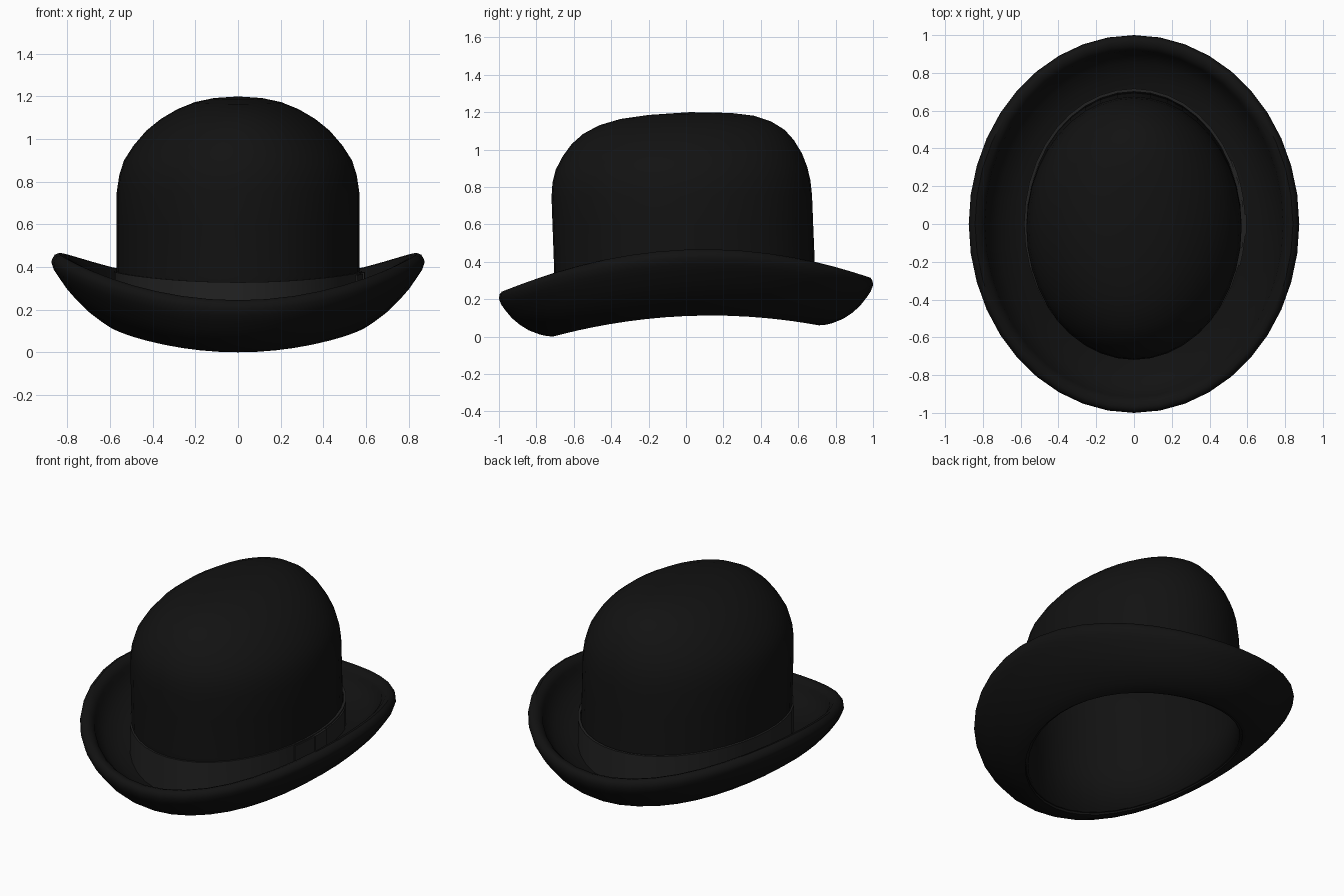
import bpy, bmesh, math
from math import sin, cos, pi

if "Cube" in bpy.data.objects:
    bpy.data.objects.remove(bpy.data.objects["Cube"])

SEG = 40


def material(name, v):
    m = bpy.data.materials.new(name)
    m.diffuse_color = (v, v, v, 1)
    m.use_nodes = True
    m.node_tree.nodes["Principled BSDF"].inputs["Base Color"].default_value = m.diffuse_color
    return m


felt = material("felt", 0.006)
ribbon = material("ribbon", 0.016)


def loft(name, rings, mat, wrap=True, loop=False, apex=None, angle=40):
    """Skin a list of point rings; loop joins the last ring to the first."""
    bm = bmesh.new()
    vs = [[bm.verts.new(p) for p in r] for r in rings]
    n = len(rings[0])
    for k in range(len(vs) if loop else len(vs) - 1):
        a, b = vs[k], vs[(k + 1) % len(vs)]
        for i in range(n if wrap else n - 1):
            j = (i + 1) % n
            bm.faces.new((a[i], a[j], b[j], b[i]))
    if apex:
        tip = bm.verts.new(apex)
        for i in range(n):
            bm.faces.new((vs[-1][i], vs[-1][(i + 1) % n], tip))
    if not wrap:
        for i in (0, n - 1):
            bm.faces.new([r[i] for r in vs])
    bmesh.ops.recalc_face_normals(bm, faces=bm.faces)
    me = bpy.data.meshes.new(name)
    bm.to_mesh(me)
    bm.free()
    ob = bpy.data.objects.new(name, me)
    bpy.context.collection.objects.link(ob)
    me.materials.append(mat)
    bpy.ops.object.select_all(action='DESELECT')
    bpy.context.view_layer.objects.active = ob
    ob.select_set(True)
    bpy.ops.object.shade_smooth_by_angle(angle=math.radians(angle))
    return ob


def base_z(y):
    return 0.11 + 0.042 * y - 0.158 * y * y


def rim_z(y):
    return 0.465 + 0.039 * y - 0.194 * y * y


ANGLES = [2 * pi * i / SEG for i in range(SEG)]

# Brim: curled section (outward, up) swept round the oval, higher at the sides
under = [(0, 0), (.12, .01), (.25, .045), (.45, .135), (.62, .26), (.76, .4),
         (.88, .57), (.96, .7), (1, .83)]
upper = [(.99, .92), (.95, .98), (.89, 1), (.8, .97), (.72, .89), (.7, .8),
         (.5, .6), (.25, .46), (0, .4)]


def brim_point(a, t, s, lower):
    x = (0.57 + 0.305 * t) * cos(a)
    y = (0.71 + 0.29 * t) * sin(a)
    lo, hi = base_z(0.71 * sin(a)), rim_z(0.97 * sin(a))
    if lower:
        s = s ** (1 - 0.3 * cos(a) ** 2)
    return (x, y, lo + (hi - lo) * s)


loft("brim", [[brim_point(a, t, s, sec is under) for a in ANGLES]
              for sec in (under, upper) for t, s in sec], felt, loop=True)

# Crown: oval levels (height, half width, front y, back y)
levels = [(0, .57, -.705, .705), (.36, .57, -.705, .69), (.6, .57, -.714, .68),
          (.75, .569, -.719, .674), (.83, .557, -.714, .665),
          (.9, .535, -.697, .648), (.97, .49, -.662, .62), (1.04, .43, -.612, .577),
          (1.095, .362, -.55, .527), (1.14, .285, -.465, .455),
          (1.172, .205, -.35, .365), (1.19, .12, -.2, .24)]


def crown_ring(z, hx, y0, y1):
    ring = []
    for a in ANGLES:
        y = (y0 + y1) / 2 + (y1 - y0) / 2 * sin(a)
        lift = base_z(y) + .01 if z == 0 else 0.025 * y * max(0, z - .6) / .6
        ring.append((hx * cos(a), y, z + lift))
    return ring


crown = loft("crown", [crown_ring(*l) for l in levels], felt, apex=(0, .02, 1.2))
shell = crown.modifiers.new("shell", 'SOLIDIFY')
shell.thickness = 0.015
shell.offset = -1


# Ribbon pieces wrap the foot of the crown
def wrap_strip(name, angles, off, low, top, closed):
    def ring(r, f):
        return [((.57 + r) * cos(a), (.705 + r) * sin(a), f(.71 * sin(a)))
                for a in angles]

    def zb(y):
        return base_z(y) + low

    def zt(y):
        return 0.38 + 0.03 * y - 0.06 * y * y + top

    loft(name, [ring(-.004, zb), ring(off, zb), ring(off, zt), ring(-.004, zt)],
         ribbon, wrap=closed, loop=True)


def span(d0, d1, n):
    return [math.radians(d0 + (d1 - d0) * i / n) for i in range(n + 1)]


wrap_strip("hat_band", ANGLES, .012, .06, 0, True)
wrap_strip("bow", span(-18, 28, 8), .02, .1, -.008, False)
wrap_strip("bow_knot", span(-5, 4, 2), .026, .1, -.004, False)
